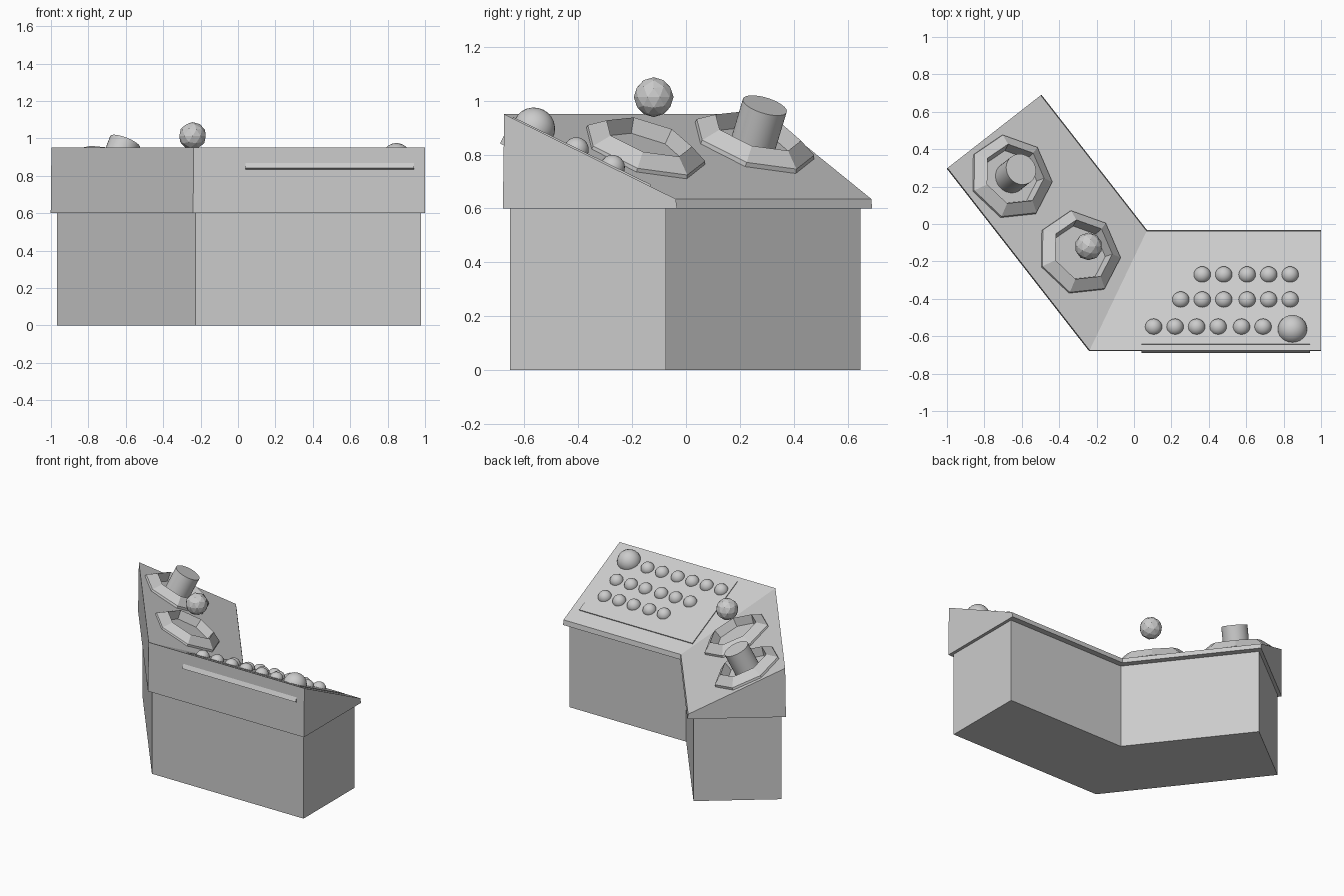
import bpy, bmesh
from math import radians, pi, cos, sin, atan
from mathutils import Vector, Matrix

if "Cube" in bpy.data.objects:
    bpy.data.objects.remove(bpy.data.objects["Cube"])

FRONT = Vector((-0.24, -0.68))    # outer bend of the plan
INNER = Vector((0.07, -0.033))    # inner bend of the plan
WING = Vector((-0.615, 0.7885))   # direction of the left wing
MITER = Vector((0.489, 1.0))      # inset direction at both bends
TILT = atan(0.49)


def new_object(name, bm):
    bmesh.ops.recalc_face_normals(bm, faces=bm.faces)
    mesh = bpy.data.meshes.new(name)
    bm.to_mesh(mesh)
    bm.free()
    ob = bpy.data.objects.new(name, mesh)
    bpy.context.collection.objects.link(ob)
    return ob


def plan(f, b, e):
    """Bent floor plan inset by f (front), b (back) and e (ends)."""
    a, c = FRONT + f * MITER, INNER - b * MITER
    la = (FRONT + 1.238 * WING - a).dot(WING) - e
    lc = (FRONT + 1.238 * WING - c).dot(WING) - e
    return [a, Vector((1 - e, a.y)), Vector((1 - e, c.y)), c,
            c + lc * WING, a + la * WING]


def prism(name, low, high, z0, zs):
    bm = bmesh.new()
    lo = [bm.verts.new((p.x, p.y, z0)) for p in low]
    hi = [bm.verts.new((p.x, p.y, z)) for p, z in zip(high, zs)]
    # two quads per cap, one for each wing
    for q in ((0, 1, 2, 3), (0, 3, 4, 5)):
        bm.faces.new([lo[i] for i in q])
        bm.faces.new([hi[i] for i in q])
    for i in range(6):
        j = (i + 1) % 6
        bm.faces.new((lo[i], lo[j], hi[j], hi[i]))
    return new_object(name, bm)


def slope_frame(x, y, z, turn=0.0):
    return (Matrix.Translation((x, y, z)) @ Matrix.Rotation(turn, 4, 'Z')
            @ Matrix.Rotation(-TILT, 4, 'X'))


def right_z(y):
    return 0.95 - 0.49 * (y + 0.676)


# base cabinet and sloping desk top
base = plan(0.027, 0.041, 0.022)
prism("base_cabinet", base, base, 0, [0.6] * 6)
prism("sloped_top", plan(0, 0, 0), plan(0.005, 0.005, 0), 0.6,
      [0.95, 0.95, 0.635, 0.635, 0.635, 0.95])

# tilted button panel, poking out through the front
bm = bmesh.new()
bmesh.ops.create_cube(bm, size=1)
bmesh.ops.transform(bm, matrix=Matrix.Translation((0, 0, -0.055))
                    @ Matrix.Diagonal((0.9, 0.57, 0.11, 1)), verts=bm.verts)
panel = new_object("button_panel", bm)
panel.matrix_world = slope_frame(0.49, -0.386, right_z(-0.386) + 0.006)


# dome buttons
def ball(name, x, y, r):
    bm = bmesh.new()
    bmesh.ops.create_uvsphere(bm, u_segments=24, v_segments=12, radius=r)
    for face in bm.faces:
        face.smooth = True
    new_object(name, bm).matrix_world = slope_frame(x, y, right_z(y))


rows = {-0.273: (0.365, 0.48, 0.605, 0.72, 0.835),
        -0.407: (0.25, 0.365, 0.48, 0.605, 0.72, 0.835),
        -0.552: (0.105, 0.22, 0.335, 0.45, 0.575, 0.69)}
for y, xs in rows.items():
    for x in xs:
        ball("button", x, y, 0.046)
ball("large_button", 0.847, -0.565, 0.079)


# seven-sided raised sockets on the left wing
def socket(name, frame):
    profile = [(0.24, -0.02), (0.234, 0.015), (0.17, 0.06), (0.145, -0.02)]
    bm = bmesh.new()
    rings = []
    for i in range(7):
        a = radians(48.1) + i * 2 * pi / 7
        rings.append([bm.verts.new((r * cos(a), r * sin(a), h))
                      for r, h in profile])
    for i in range(7):
        p, q = rings[i], rings[(i + 1) % 7]
        for k in range(4):
            m = (k + 1) % 4
            bm.faces.new((p[k], q[k], q[m], p[m]))
    new_object(name, bm).matrix_world = frame


turn = radians(-52.05)
socket("ball_socket", slope_frame(-0.296, -0.157, 0.812, turn))
knob_frame = slope_frame(-0.661, 0.248, 0.834, turn)
socket("knob_socket", knob_frame)

# cylindrical knob standing in the upper socket
bm = bmesh.new()
bmesh.ops.create_cone(bm, cap_ends=True, segments=32, radius1=0.085,
                      radius2=0.085, depth=0.19)
bmesh.ops.translate(bm, vec=(0, 0, 0.07), verts=bm.verts)
for face in bm.faces:
    face.smooth = len(face.verts) == 4
for edge in bm.edges:
    edge.smooth = all(len(f.verts) == 4 for f in edge.link_faces)
new_object("knob", bm).matrix_world = knob_frame

# faceted ball floating over the lower socket
bm = bmesh.new()
bmesh.ops.create_icosphere(bm, subdivisions=2, radius=0.074)
new_object("floating_ball", bm).location = (-0.243, -0.12, 1.013)
